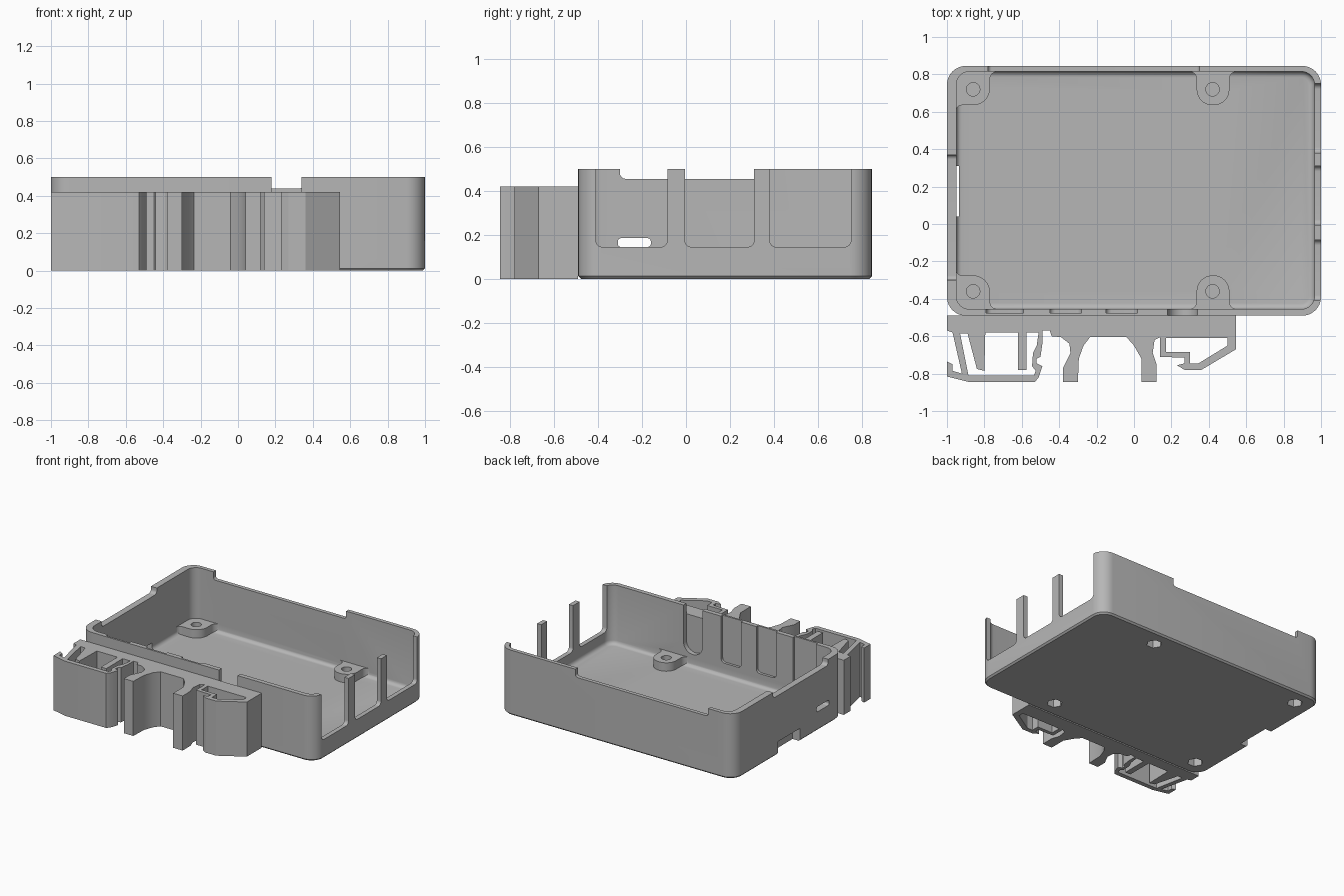
import bpy, bmesh, math
from mathutils import Vector

cube = bpy.data.objects.get("Cube")
if cube:
    bpy.data.objects.remove(cube)

# One plain grey plastic
grey = bpy.data.materials.new("grey plastic")
grey.use_nodes = True
grey.diffuse_color = (0.47, 0.47, 0.47, 1)
grey.node_tree.nodes["Principled BSDF"].inputs["Base Color"].default_value = (0.47, 0.47, 0.47, 1)


def rounded(corners, steps=8):
    """Outline from (u, v, radius) corners, each replaced by an arc."""
    out = []
    for i, (u, v, r) in enumerate(corners):
        p = Vector((u, v))
        if r == 0:
            out.append(p)
            continue
        a = (Vector(corners[i - 1][:2]) - p).normalized()
        b = (Vector(corners[(i + 1) % len(corners)][:2]) - p).normalized()
        half = a.angle(b) / 2
        centre = p + (a + b).normalized() * (r / math.sin(half))
        start = p + a * (r / math.tan(half)) - centre
        end = p + b * (r / math.tan(half)) - centre
        sweep = math.pi - 2 * half
        for k in range(steps + 1):
            t = k / steps
            out.append(centre + (start * math.sin((1 - t) * sweep)
                                 + end * math.sin(t * sweep)) / math.sin(sweep))
    return out


def rect(u0, u1, v0, v1, low=0, high=None):
    """Rectangle outline with separate radii for its lower and upper corners."""
    high = low if high is None else high
    return rounded([(u0, v0, low), (u1, v0, low), (u1, v1, high), (u0, v1, high)])


def circle(cx, cy, r, n):
    return [(cx + r * math.cos(math.tau * i / n), cy + r * math.sin(math.tau * i / n))
            for i in range(n)]


def prism(name, outline, lo, hi, axis="z", bevel=0, segments=1):
    """Extrude an outline along an axis; optionally bevel its lower rim."""
    place = {"x": lambda u, v, w: (w, u, v),
             "y": lambda u, v, w: (u, w, v),
             "z": lambda u, v, w: (u, v, w)}[axis]
    bm = bmesh.new()
    bottom = [bm.verts.new(place(u, v, lo)) for u, v in outline]
    top = [bm.verts.new(place(u, v, hi)) for u, v in outline]
    base = bm.faces.new(bottom)
    bm.faces.new(top)
    for i in range(len(bottom)):
        bm.faces.new((bottom[i - 1], bottom[i], top[i], top[i - 1]))
    bmesh.ops.recalc_face_normals(bm, faces=bm.faces)
    if bevel:
        bmesh.ops.bevel(bm, geom=list(base.edges), offset=bevel, segments=segments,
                        profile=0.5, affect="EDGES")
    mesh = bpy.data.meshes.new(name)
    bm.to_mesh(mesh)
    bm.free()
    mesh.materials.append(grey)
    ob = bpy.data.objects.new(name, mesh)
    bpy.context.collection.objects.link(ob)
    return ob


def combine(target, tool, operation="DIFFERENCE"):
    mod = target.modifiers.new("combine", "BOOLEAN")
    mod.operation = operation
    mod.solver = "EXACT"
    mod.object = tool
    bpy.context.view_layer.objects.active = target
    bpy.ops.object.modifier_apply(modifier=mod.name)
    bpy.data.objects.remove(tool)


def smooth(ob):
    bpy.ops.object.select_all(action="DESELECT")
    ob.select_set(True)
    bpy.context.view_layer.objects.active = ob
    bpy.ops.object.shade_smooth_by_angle(angle=math.radians(30))


# Open tray with rounded corners and a filleted floor
TOP, FLOOR, POST = 0.5, 0.045, 0.11
tray = prism("tray", rect(-1, 1, -0.49, 0.845, 0.1), 0, TOP, bevel=0.012)
combine(tray, prism("cavity", rect(-0.95, 0.965, -0.455, 0.815, 0.07), FLOOR, 0.6,
                    bevel=0.03, segments=4))

# Screw posts: two corner posts and two wall posts, front pair mirrored
corner_post = [(-0.98, 0.59, 0), (-0.95, 0.59, 0), (-0.95, 0.635, 0.03),
               (-0.77, 0.635, 0.09), (-0.77, 0.815, 0.04), (-0.725, 0.815, 0),
               (-0.725, 0.83, 0), (-0.98, 0.83, 0.08)]
wall_post = [(0.29, 0.83, 0), (0.29, 0.815, 0), (0.335, 0.815, 0.04),
             (0.335, 0.635, 0.084), (0.51, 0.635, 0.084), (0.51, 0.815, 0.04),
             (0.555, 0.815, 0), (0.555, 0.83, 0)]
for shape, x in ((corner_post, -0.86), (wall_post, 0.42)):
    for flip in (False, True):
        pts = [(u, 0.36 - v if flip else v, r) for u, v, r in shape]
        y = -0.36 if flip else 0.72
        combine(tray, prism("post", rounded(pts), 0.02, POST), "UNION")
        combine(tray, prism("screw_hole", circle(x, y, 0.036, 24), 0.075, 0.2))
        combine(tray, prism("nut_pocket", circle(x, y, 0.055, 6), -0.1, 0.06))

# Port openings in the right wall, leaving slim pillars
for y0, y1 in ((-0.41, -0.085), (-0.005, 0.31), (0.38, 0.75)):
    combine(tray, prism("port", rect(y0, y1, 0.145, 0.6, 0.03, 0), 0.93, 1.1, "x"))

# Left wall: shallow rim notch, light slot and card slot through the floor edge
combine(tray, prism("rim_notch", rect(-0.3, 0.37, 0.455, 0.6, 0.025, 0), -1.1, -0.9, "x"))
combine(tray, prism("light_slot", rect(-0.31, -0.16, 0.145, 0.185, 0.015), -1.1, -0.9, "x"))
combine(tray, prism("card_slot", rect(0.04, 0.31, -0.1, 0.1), -1.1, -0.935, "x"))

# Back rim notch, front jack opening and shallow connector recesses
combine(tray, prism("back_notch", rect(-0.78, 0.35, 0.44, 0.6, 0.02, 0), 0.78, 0.9, "y"))
combine(tray, prism("jack", rect(0.18, 0.34, 0.14, 0.6, 0.079, 0), -0.55, -0.43, "y"))
for x0, x1 in ((-0.79, -0.59), (-0.45, -0.28), (-0.15, 0.02)):
    combine(tray, prism("recess", rect(x0, x1, 0.145, 0.6, 0.03, 0), -0.475, -0.43, "y"))
smooth(tray)

# Rail clip: one flat profile with a spring frame, two legs and a hook
clip_outline = [
    (-1, -0.49), (-1, -0.57), (-0.97, -0.58), (-0.92, -0.80), (-0.97, -0.785),
    (-0.97, -0.75), (-1, -0.735), (-1, -0.815), (-0.88, -0.845), (-0.53, -0.845),
    (-0.51, -0.82), (-0.49, -0.76), (-0.52, -0.745), (-0.52, -0.72), (-0.5, -0.71),
    (-0.49, -0.64), (-0.49, -0.57), (-0.45, -0.57), (-0.44, -0.6), (-0.39, -0.605),
    (-0.345, -0.64), (-0.34, -0.69), (-0.38, -0.77), (-0.38, -0.845), (-0.3, -0.845),
    (-0.295, -0.72), (-0.27, -0.65), (-0.235, -0.605), (-0.04, -0.605), (0, -0.65),
    (0.04, -0.72), (0.04, -0.845), (0.12, -0.845), (0.12, -0.75), (0.1, -0.69),
    (0.11, -0.62), (0.14, -0.605), (0.14, -0.71), (0.27, -0.715), (0.27, -0.745),
    (0.23, -0.755), (0.27, -0.78), (0.36, -0.78), (0.545, -0.67), (0.545, -0.49)]
spring_gap = [
    (-0.93, -0.585), (-0.89, -0.585), (-0.84, -0.775), (-0.8, -0.785), (-0.795, -0.58),
    (-0.62, -0.58), (-0.62, -0.78), (-0.575, -0.78), (-0.575, -0.58), (-0.51, -0.58),
    (-0.52, -0.65), (-0.54, -0.69), (-0.545, -0.76), (-0.525, -0.785), (-0.535, -0.81),
    (-0.885, -0.81)]
hook_gap = [(0.17, -0.61), (0.5, -0.61), (0.5, -0.65), (0.345, -0.745), (0.3, -0.745),
            (0.3, -0.685), (0.17, -0.685)]
clip = prism("rail_clip", clip_outline, 0, 0.42)
for gap in (spring_gap, hook_gap):
    combine(clip, prism("gap", gap, -0.1, 0.6))
smooth(clip)
